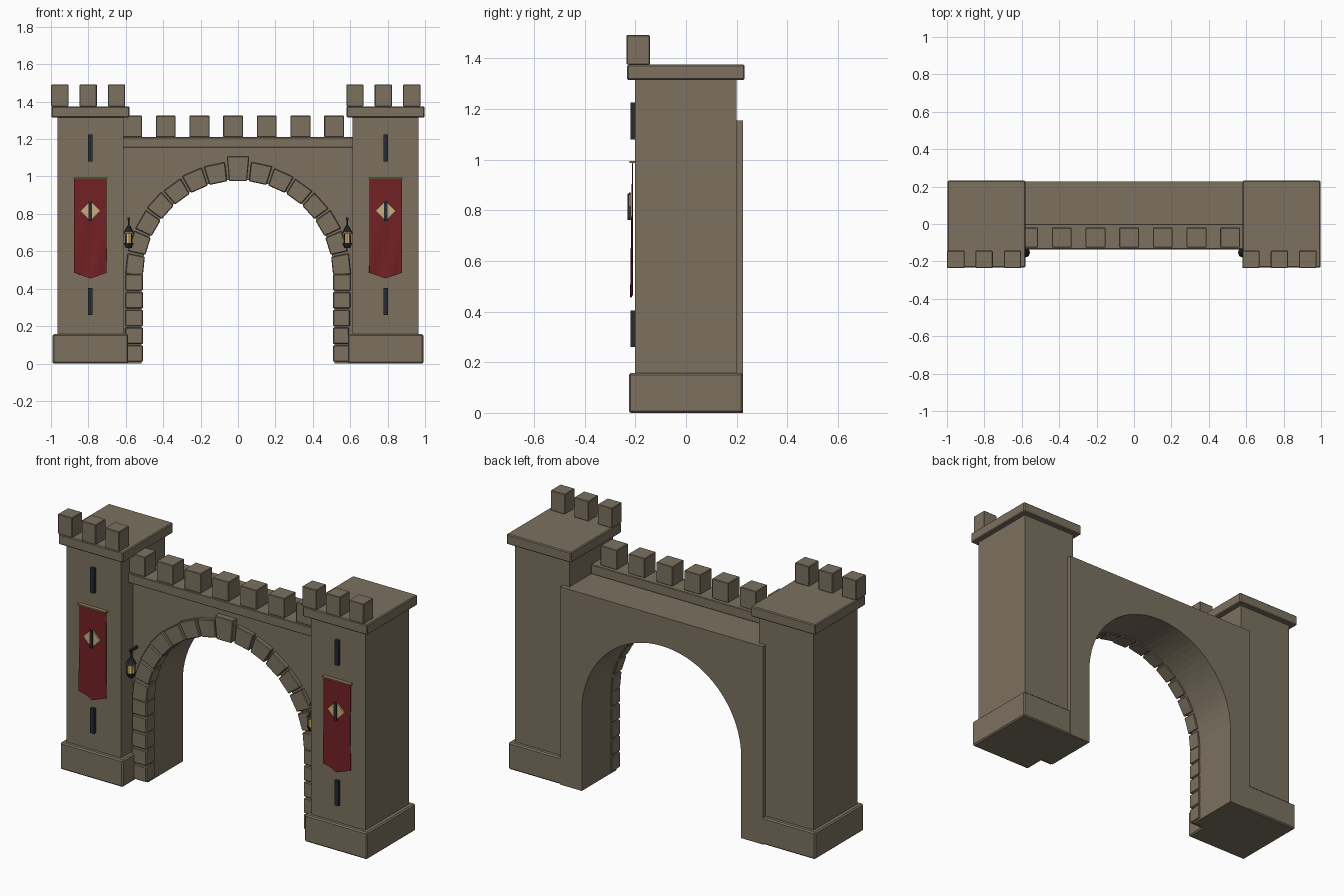
import bpy, bmesh, math, random
from mathutils import Matrix, Vector

random.seed(4)
if "Cube" in bpy.data.objects:
    bpy.data.objects.remove(bpy.data.objects["Cube"])


def material(name, rgb):
    m = bpy.data.materials.new(name)
    m.use_nodes = True
    m.diffuse_color = (*rgb, 1)
    m.node_tree.nodes["Principled BSDF"].inputs["Base Color"].default_value = (*rgb, 1)
    return m


STONE = material("stone", (0.2, 0.165, 0.115))
IRON = material("dark iron", (0.022, 0.024, 0.032))
RED = material("banner red", (0.17, 0.015, 0.018))
GOLD = material("pale gold", (0.58, 0.43, 0.2))
BRASS = material("old brass", (0.27, 0.2, 0.09))
GLOW = material("lamp glow", (0.75, 0.5, 0.15))


def finish(name, bm, mat, bevel=0):
    bmesh.ops.recalc_face_normals(bm, faces=bm.faces)
    mesh = bpy.data.meshes.new(name)
    bm.to_mesh(mesh)
    bm.free()
    mesh.materials.append(mat)
    ob = bpy.data.objects.new(name, mesh)
    bpy.context.collection.objects.link(ob)
    if bevel:
        mod = ob.modifiers.new("soft edge", "BEVEL")
        mod.width = bevel
        mod.segments = 1
    return ob


def box(name, x, y, z, mat=STONE, bevel=0):
    """Box from three (low, high) ranges."""
    bm = bmesh.new()
    bmesh.ops.create_cube(bm, size=1)
    for v in bm.verts:
        v.co = Vector([(r[0] + r[1]) / 2 + c * (r[1] - r[0]) for r, c in zip((x, y, z), v.co)])
    return finish(name, bm, mat, bevel)


def slab(name, outline, y0, y1, mat=STONE, bevel=0):
    """Outline in x and z, extruded from y0 to y1."""
    bm = bmesh.new()
    face = bm.faces.new([bm.verts.new((x, y0, z)) for x, z in outline])
    ext = bmesh.ops.extrude_face_region(bm, geom=[face])
    for v in ext["geom"]:
        if isinstance(v, bmesh.types.BMVert):
            v.co.y = y1
    return finish(name, bm, mat, bevel)


def frustum(name, x, y, z0, z1, r0, r1, mat, sides=8):
    bm = bmesh.new()
    bmesh.ops.create_cone(bm, cap_ends=True, segments=sides, radius1=r0, radius2=r1,
                          depth=z1 - z0, matrix=Matrix.Translation((x, y, (z0 + z1) / 2)))
    return finish(name, bm, mat)


def polar(r, degrees):
    a = math.radians(degrees)
    return r * math.cos(a), SPRING + r * math.sin(a)


# Gate wall with arched opening
SPRING, RADIUS, FRONT = 0.47, 0.515, -0.095
arc = [polar(RADIUS, 180 - i * 180 / 40) for i in range(41)]
slab("gate_wall", [(-0.655, 0), (-RADIUS, 0)] + arc
     + [(RADIUS, 0), (0.655, 0), (0.655, 1.155), (-0.655, 1.155)], FRONT, 0.226)
box("parapet", (-0.615, 0.615), (-0.135, 0), (1.155, 1.21), bevel=0.003)
for i in range(7):
    cx = -0.566 + 0.18 * i
    box("wall_merlon", (cx - 0.053, cx + 0.053), (-0.125, -0.02), (1.21, 1.325), bevel=0.003)

# Arch stones, with a taller keystone in the middle
for i in range(15):
    key = i == 7
    mid, half = 6 + 12 * i, 5.4
    outer = 0.642 if key else 0.607 + random.uniform(-0.006, 0.006)
    inner = 0.508
    ring = [polar(inner, mid - half), polar(outer, mid - half),
            polar(outer, mid + half), polar(inner, mid + half)]
    slab("keystone" if key else "arch_stone", ring, -0.132 if key else -0.12, -0.04, bevel=0.004)

# Stacked stones down both sides of the opening
for side in (-1, 1):
    for i in range(5):
        z = 0.01 + i * 0.095
        width = 0.085 + random.uniform(-0.005, 0.012)
        xs = sorted((side * 0.508, side * (0.508 + width)))
        box("jamb_stone", xs, (-0.12, -0.04), (z, z + 0.087), bevel=0.004)
        
# Towers
for cx in (-0.789, 0.789):
    box("tower_base", (cx - 0.202, cx + 0.202), (-0.226, 0.225), (0, 0.157), bevel=0.007)
    box("tower_shaft", (cx - 0.176, cx + 0.176), (-0.202, 0.2), (0.1, 1.32))
    box("tower_cap", (cx - 0.208, cx + 0.208), (-0.233, 0.232), (1.315, 1.375), bevel=0.005)
    for i in range(3):
        mx = cx - 0.164 + 0.152 * i
        box("tower_merlon", (mx - 0.046, mx + 0.046), (-0.235, -0.143), (1.375, 1.492), bevel=0.003)
    for z in (0.26, 1.08):
        box("arrow_slit", (cx - 0.012, cx + 0.012), (-0.22, -0.195), (z, z + 0.145), IRON)

    # Banner: a rippling cloth with a pointed lower edge
    bm = bmesh.new()
    bmesh.ops.create_grid(bm, x_segments=8, y_segments=16, size=0.5)
    for v in bm.verts:
        u, t = v.co.x, 0.5 - v.co.y
        drop = 0.505 + 0.03 * (1 - 2 * abs(u))
        ripple = 0.004 * t * math.sin(9 * u + 7 * t) + 0.004 * t
        v.co = (cx + 0.174 * u, -0.211 - ripple, 0.99 - drop * t)
    cloth = finish("banner", bm, RED)
    thick = cloth.modifiers.new("cloth thickness", "SOLIDIFY")
    thick.thickness = 0.004
    thick.offset = 0
    box("banner_rod", (cx - 0.091, cx + 0.091), (-0.224, -0.2), (0.986, 0.994), BRASS)

    # Diamond emblem divided by a dark bar
    d, z = 0.054, 0.816
    slab("banner_diamond", [(cx - d, z), (cx, z - d), (cx + d, z), (cx, z + d)], -0.226, -0.217, GOLD)
    box("diamond_bar", (cx - 0.009, cx + 0.009), (-0.231, -0.222), (z - d, z + d * 0.95), IRON)

# Hanging lamps beside the arch
for cx in (-0.584, 0.584):
    cy = -0.152
    box("lamp_arm", (cx - 0.006, cx + 0.006), (cy - 0.012, FRONT), (0.768, 0.78), IRON)
    frustum("lamp_hanger", cx, cy, 0.73, 0.772, 0.004, 0.004, IRON, 6)
    frustum("lamp_roof", cx, cy, 0.7, 0.738, 0.028, 0.007, IRON)
    frustum("lamp_glass", cx, cy, 0.642, 0.7, 0.021, 0.018, GLOW)
    frustum("lamp_collar", cx, cy, 0.694, 0.702, 0.029, 0.029, BRASS)
    frustum("lamp_foot", cx, cy, 0.618, 0.645, 0.016, 0.027, IRON)
    for i in range(4):
        a = math.radians(45 + 90 * i)
        frustum("lamp_post", cx + 0.022 * math.cos(a), cy + 0.022 * math.sin(a),
                0.64, 0.7, 0.003, 0.003, IRON, 4)
